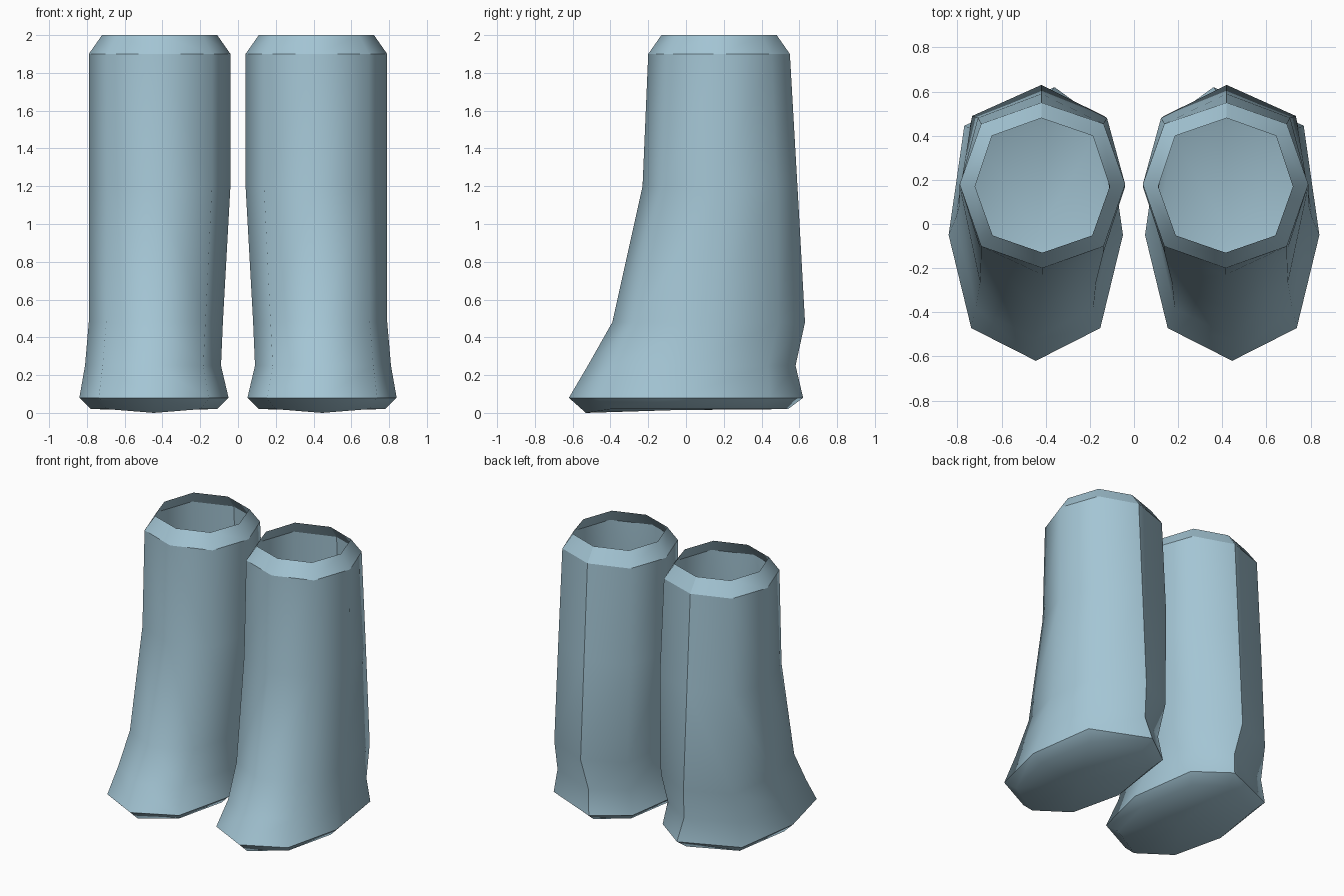
import bpy
import bmesh
from mathutils import Vector

cube = bpy.data.objects.get("Cube")
if cube:
    bpy.data.objects.remove(cube, do_unlink=True)

# Single pale blue material
blue = bpy.data.materials.new("pale_blue")
blue.use_nodes = True
colour = (0.37, 0.56, 0.66, 1.0)
blue.diffuse_color = colour
shader = next(n for n in blue.node_tree.nodes if n.type == "BSDF_PRINCIPLED")
shader.inputs["Base Color"].default_value = colour
shader.inputs["Roughness"].default_value = 0.8

# Cross-sections from sole to opening:
# height, inner x, outer x, heel x, toe y, side y, heel y, heel corner width
SECTIONS = [
    (.02, .11, .78, .38, -.53, -.03, .54, .8),
    (.08, .05, .84, .36, -.62, -.05, .62, .82),
    (.25, .09, .81, .39, -.52, .02, .58, .82),
    (.48, .08, .79, .42, -.39, .09, .63, .84),
    (1.2, .04, .79, .42, -.23, .17, .59, .78),
    (1.9, .04, .79, .42, -.2, .18, .55, .74),
    (2, .11, .72, .42, -.13, .17, .48, .75),
]
SOLE_RIM, CUFF = 1, 5      # sections with a crisp edge
CORNER = .74
HEEL = 2                   # index of the heel point in each section


def section_points(z, x_in, x_out, x_heel, y_toe, y_side, y_heel, wide):
    """Eight points around one cross-section, starting at the outer side."""
    mid = (x_in + x_out) / 2
    half = (x_out - x_in) / 2
    y_back = y_side + (y_heel - y_side) * CORNER
    y_front = y_side + (y_toe - y_side) * CORNER
    flat = [
        (x_out, y_side), (mid + half * wide, y_back),
        (x_heel, y_heel), (mid - half * wide, y_back),
        (x_in, y_side), (mid - half * CORNER, y_front),
        (mid, y_toe), (mid + half * CORNER, y_front),
    ]
    return [Vector((x, y, z)) for x, y in flat]


def make_boot(name, side):
    bm = bmesh.new()
    rings = []
    for section in SECTIONS:
        ring = []
        for p in section_points(*section):
            ring.append(bm.verts.new((p.x * side, p.y, p.z)))
        rings.append(ring)
    # Toe of the sole dips to the ground
    rings[0][6].co.z = 0

    # Shaft, foot and rolled cuff
    n = len(rings[0])
    for low, high in zip(rings, rings[1:]):
        for i in range(n):
            j = (i + 1) % n
            bm.faces.new((low[i], low[j], high[j], high[i]))

    # Closed sole; the top stays open
    centre = bm.verts.new((.44 * side, -.05, .015))
    for i in range(n):
        bm.faces.new((centre, rings[0][(i + 1) % n], rings[0][i]))
    if side < 0:
        bmesh.ops.reverse_faces(bm, faces=bm.faces[:])

    # Smooth shell with crisp sole rim, cuff edge and heel seam
    for face in bm.faces:
        face.smooth = True
    for level in (SOLE_RIM, CUFF):
        for i in range(n):
            bm.edges.get((rings[level][i], rings[level][(i + 1) % n])).smooth = False
    for low, high in zip(rings[SOLE_RIM:], rings[SOLE_RIM + 1:]):
        bm.edges.get((low[HEEL], high[HEEL])).smooth = False

    mesh = bpy.data.meshes.new(name)
    bm.to_mesh(mesh)
    bm.free()
    mesh.materials.append(blue)
    boot = bpy.data.objects.new(name, mesh)
    bpy.context.collection.objects.link(boot)


make_boot("left_boot", 1)
make_boot("right_boot", -1)
